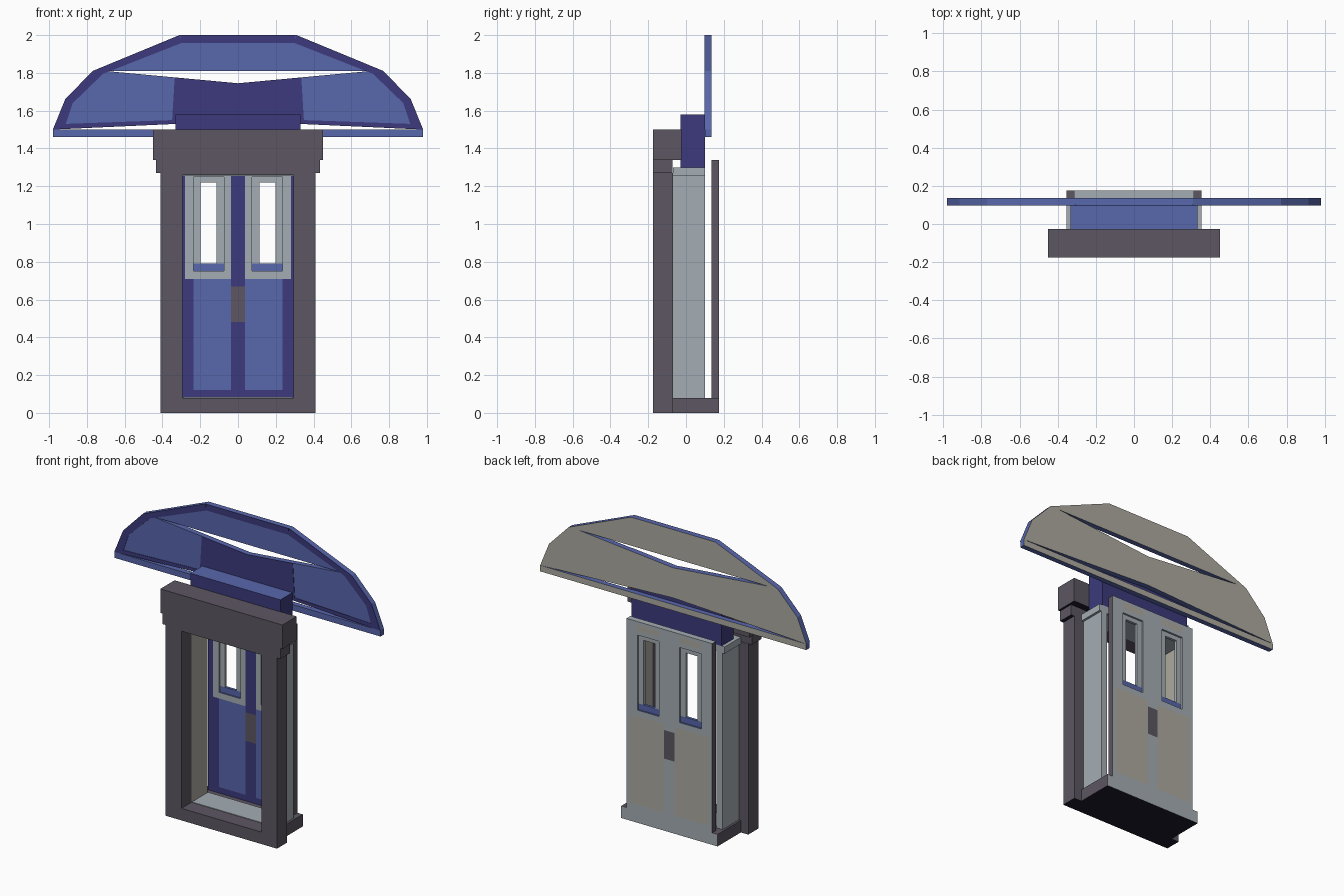
import bpy, bmesh

if "Cube" in bpy.data.objects:
    bpy.data.objects.remove(bpy.data.objects["Cube"])

# Flat colours, given as display values and stored as linear ones
PALETTE = {
    "dark_blue": (60, 58, 124),
    "light_blue": (88, 103, 172),
    "dark_grey": (92, 86, 97),
    "light_grey": (165, 174, 180),
    "beige": (174, 170, 160),
    "near_black": (32, 27, 46),
}
NAMES = list(PALETTE)
MATS = []
for key, rgb in PALETTE.items():
    colour = [((c / 255 + 0.055) / 1.055) ** 2.4 for c in rgb] + [1]
    mat = bpy.data.materials.new(key)
    mat.use_nodes = True
    mat.diffuse_color = colour
    mat.node_tree.nodes["Principled BSDF"].inputs["Base Color"].default_value = colour
    MATS.append(mat)


def finish(bm, name, rule):
    """Colour faces by a colour name or by rule(centre, normal), then link."""
    bmesh.ops.recalc_face_normals(bm, faces=bm.faces)
    for f in bm.faces:
        key = rule if isinstance(rule, str) else rule(f.calc_center_median(), f.normal)
        f.material_index = NAMES.index(key)
    mesh = bpy.data.meshes.new(name)
    bm.to_mesh(mesh)
    bm.free()
    for m in MATS:
        mesh.materials.append(m)
    obj = bpy.data.objects.new(name, mesh)
    bpy.context.collection.objects.link(obj)
    return obj


def slab(name, pts, y0, y1, rule):
    """Outline in x, z given thickness along y."""
    bm = bmesh.new()
    face = bm.faces.new([bm.verts.new((x, y0, z)) for x, z in pts])
    ext = bmesh.ops.extrude_face_region(bm, geom=[face], use_keep_orig=True)
    for v in ext["geom"]:
        if isinstance(v, bmesh.types.BMVert):
            v.co.y = y1
    return finish(bm, name, rule)


def box(name, x0, x1, y0, y1, z0, z1, rule):
    return slab(name, [(x0, z0), (x1, z0), (x1, z1), (x0, z1)], y0, y1, rule)


def sheet(name, xs, zs, y0, y1, is_hole, rule):
    """Flat panel made of grid cells, with walls round the empty ones."""
    bm = bmesh.new()
    cache = {}

    def vert(i, j, y):
        if (i, j, y) not in cache:
            cache[i, j, y] = bm.verts.new((xs[i], y, zs[j]))
        return cache[i, j, y]

    def solid(i, j):
        if not (0 <= i < len(xs) - 1 and 0 <= j < len(zs) - 1):
            return False
        return not is_hole((xs[i] + xs[i + 1]) / 2, (zs[j] + zs[j + 1]) / 2)

    for i in range(len(xs) - 1):
        for j in range(len(zs) - 1):
            if not solid(i, j):
                continue
            ring = [(i, j), (i + 1, j), (i + 1, j + 1), (i, j + 1)]
            for y in (y0, y1):
                bm.faces.new([vert(a, b, y) for a, b in ring])
            beside = [(i, j - 1), (i + 1, j), (i, j + 1), (i - 1, j)]
            for k, cell in enumerate(beside):
                if not solid(*cell):
                    p, q = ring[k], ring[(k + 1) % 4]
                    bm.faces.new([vert(*p, y0), vert(*q, y0), vert(*q, y1), vert(*p, y1)])
    return finish(bm, name, rule)


def mirrored(half):
    return [-v for v in reversed(half)] + half


def mirror_pts(pts):
    return [(-x, z) for x, z in pts]


# Front frame with its stepped lintel
def stone(c, n):
    return "near_black" if n.z < -0.5 and (c.z < 0.01 or c.z > 1.265) else "dark_grey"


sheet("front_frame", mirrored([0.295, 0.41]), [0, 0.08, 1.26, 1.27], -0.175, -0.07,
      lambda x, z: abs(x) < 0.29 and 0.08 < z < 1.26, stone)
box("lintel_step", -0.435, 0.435, -0.175, -0.072, 1.27, 1.34, stone)
box("lintel_cap", -0.45, 0.45, -0.175, -0.025, 1.34, 1.5, stone)


# Base and floor
def base_rule(c, n):
    if n.z < -0.5:
        return "near_black"
    return "light_grey" if n.y > 0.5 else "dark_grey"


box("base", -0.355, 0.355, -0.07, 0.175, 0, 0.08, base_rule)
box("floor", -0.29, 0.29, -0.07, 0.1, 0.08, 0.084, "light_grey")

# Side walls and roof
for side, s in (("left", 1), ("right", -1)):
    box(side + "_wall", s * 0.295, s * 0.34, -0.07, 0.1, 0.08, 1.255,
        lambda c, n, s=s: "beige" if n.x * s < -0.5 else "light_grey")
box("roof", -0.355, 0.355, -0.07, 0.1, 1.255, 1.3, "light_grey")
box("roof_box", -0.332, 0.332, -0.028, 0.1, 1.3, 1.58,
    lambda c, n: "light_blue" if n.z > 0.5 else "dark_blue")


# Back double door with two window openings
def window(x, z):
    return 0.075 < abs(x) < 0.235 and 0.75 < z < 1.25


def door_rule(c, n):
    ax = abs(c.x)
    if abs(n.y) < 0.5:
        if ax > 0.31:
            return "dark_grey"
        return "light_blue" if n.z > 0.5 and c.z < 1 else "light_grey"
    if ax < 0.035 and 0.48 < c.z < 0.67:
        return "dark_grey"
    if n.y > 0:
        panel = 0.04 < ax < 0.285 and 0.12 < c.z < 0.71
        top_patch = 0.075 < ax < 0.235 and 1.28 < c.z < 1.32
        return "beige" if panel or top_patch else "light_grey"
    if c.z < 0.71:
        return "light_blue" if 0.04 < ax < 0.235 and c.z > 0.12 else "dark_blue"
    return "light_grey" if 0.04 < ax < 0.28 else "dark_blue"


sheet("back_door", mirrored([0.038, 0.075, 0.235, 0.28, 0.29, 0.315]),
      [0.08, 0.12, 0.48, 0.67, 0.71, 0.75, 1.25, 1.28, 1.32, 1.34],
      0.135, 0.175, window, door_rule)


# Recessed window frames, blue along the sill
for side, s in (("left", 1), ("right", -1)):
    xs = sorted(s * v for v in (0.075, 0.113, 0.198, 0.235))
    sheet(side + "_window_frame", xs, [0.75, 0.79, 1.22, 1.25], 0.145, 0.163,
          lambda x, z: 0.12 < abs(x) < 0.19 and 0.8 < z < 1.2,
          lambda c, n: "light_blue" if c.z < 0.8 else "light_grey")


# Canopy sign: crown, body and bottom rail
def sign_rule(c, n):
    return "beige" if n.y > 0.5 else "light_blue"


crown = [(0.77, 1.81), (0.31, 2.0)]
slab("canopy_crown", crown + mirror_pts(crown)[::-1], 0.1, 0.135, sign_rule)
body = [(0.98, 1.5), (0.915, 1.66), (0.77, 1.81), (0.7, 1.81)]
slab("canopy_body", [(0, 1.545)] + body + [(0, 1.745)] + mirror_pts(body)[::-1],
     0.1, 0.135, sign_rule)
box("canopy_rail", -0.98, 0.98, 0.1, 0.135, 1.46, 1.5, sign_rule)

# Dark painted rim and middle of the canopy
Y0, Y1 = 0.097, 0.1
outer = [(0.98, 1.5), (0.915, 1.66), (0.77, 1.81), (0.31, 2.0)]
inner = [(0.912, 1.53), (0.875, 1.64), (0.715, 1.795), (0.3, 1.958)]
for side, flip in (("left", False), ("right", True)):
    for k in range(3):
        quad = [outer[k], outer[k + 1], inner[k + 1], inner[k]]
        slab(f"{side}_rim_{k + 1}", mirror_pts(quad) if flip else quad, Y0, Y1, "dark_blue")
    edge = [(0.98, 1.5), (0.912, 1.53), (0.35, 1.55), (0.35, 1.529)]
    slab(side + "_lower_rim", mirror_pts(edge) if flip else edge, Y0, Y1, "dark_blue")
box("top_rim", -0.305, 0.305, Y0, Y1, 1.958, 2.0, "dark_blue")
middle = [(0.35, 1.529), (0.335, 1.776)]
slab("canopy_middle", [(0, 1.545)] + middle + [(0, 1.745)] + mirror_pts(middle)[::-1],
     Y0, Y1, "dark_blue")
